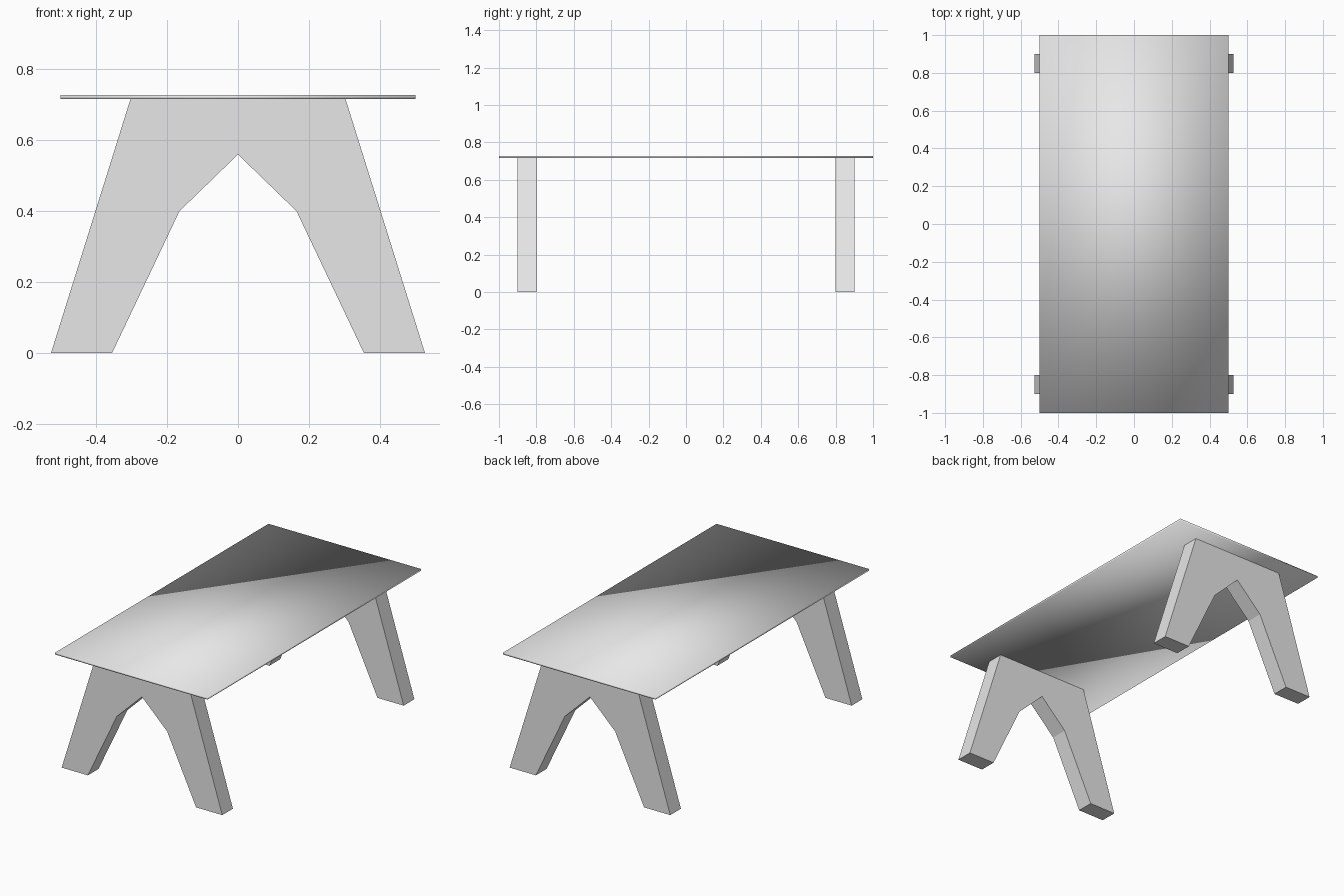
import bpy
import bmesh

cube = bpy.data.objects.get("Cube")
if cube:
    bpy.data.objects.remove(cube, do_unlink=True)

TOP, THICK = 0.727, 0.011
UNDER = TOP - THICK

# One plain light grey finish
grey = bpy.data.materials.new("light grey")
grey.use_nodes = True
colour = (0.8, 0.8, 0.8, 1)
grey.diffuse_color = colour
grey.node_tree.nodes["Principled BSDF"].inputs["Base Color"].default_value = colour


def extruded(name, outline, direction, smooth=False):
    """Solid made by sweeping a flat outline along a direction."""
    bm = bmesh.new()
    face = bm.faces.new([bm.verts.new(p) for p in outline])
    swept = bmesh.ops.extrude_face_region(bm, geom=[face], use_keep_orig=True)
    moved = [g for g in swept["geom"] if isinstance(g, bmesh.types.BMVert)]
    bmesh.ops.translate(bm, verts=moved, vec=direction)
    bmesh.ops.recalc_face_normals(bm, faces=bm.faces)
    for f in bm.faces:
        f.smooth = smooth
    mesh = bpy.data.meshes.new(name)
    bm.to_mesh(mesh)
    bm.free()
    mesh.materials.append(grey)
    obj = bpy.data.objects.new(name, mesh)
    bpy.context.collection.objects.link(obj)
    return obj


# Thin table top, smooth shaded right across its edges
corners = [(-0.5, -1), (0.5, -1), (0.5, 1), (-0.5, 1)]
extruded("table_top", [(x, y, UNDER) for x, y in corners], (0, 0, THICK), smooth=True)

# Splayed trestle: right half of the profile, mirrored across the centre
half = [(0.165, 0.40), (0.355, 0), (0.527, 0), (0.303, UNDER)]
profile = [(0, 0.56)] + half + [(-x, z) for x, z in reversed(half)]
for name, y in (("front_trestle", -0.9), ("back_trestle", 0.8)):
    extruded(name, [(x, y, z) for x, z in profile], (0, 0.1, 0))
